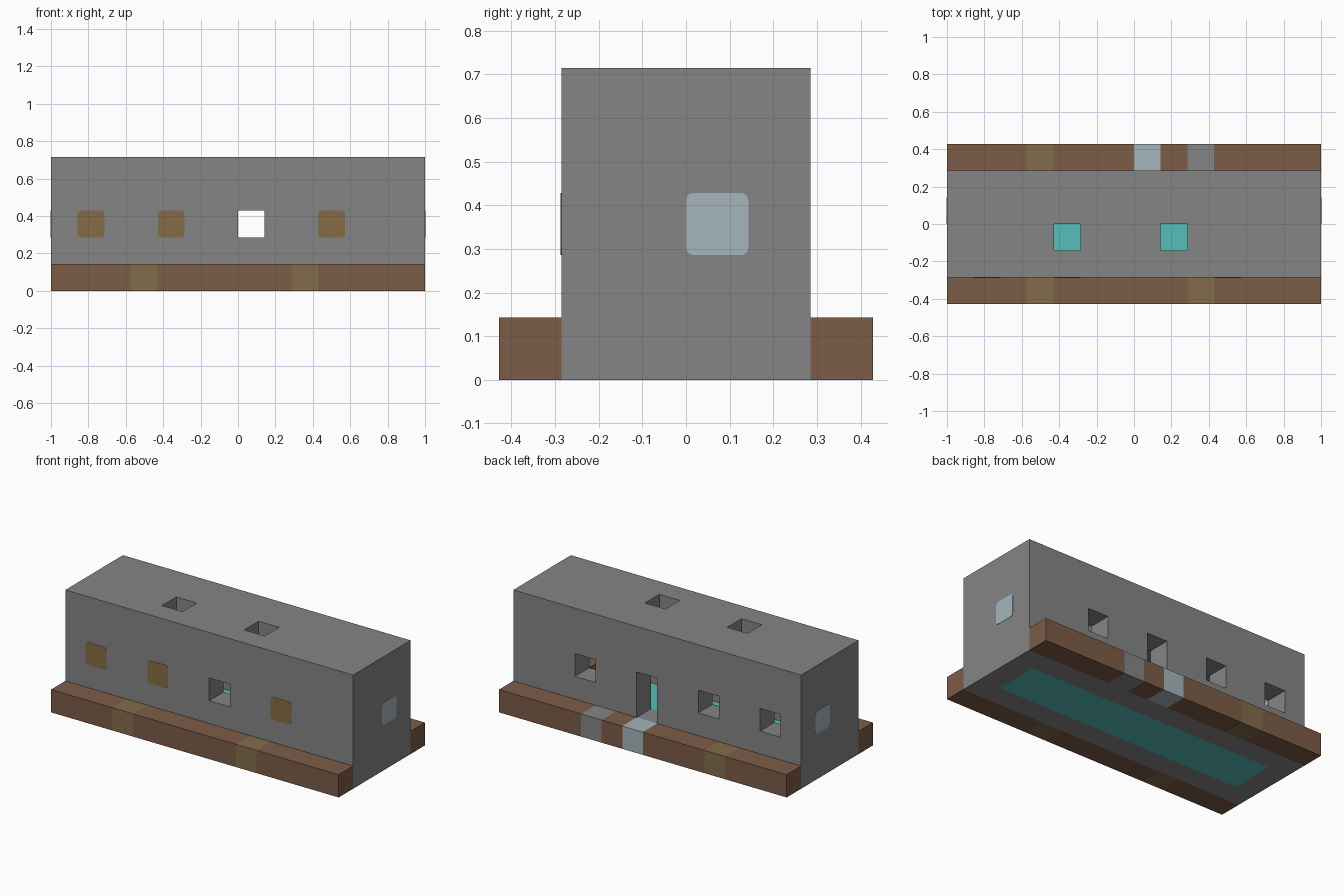
import bpy
import bmesh

default = bpy.data.objects.get("Cube")
if default:
    bpy.data.objects.remove(default, do_unlink=True)

U = 1 / 7  # one building block


def material(name, rgb):
    m = bpy.data.materials.new(name)
    m.use_nodes = True
    m.diffuse_color = (*rgb, 1)
    m.node_tree.nodes["Principled BSDF"].inputs["Base Color"].default_value = (*rgb, 1)
    return m


STONE = material("stone_grey", (0.235, 0.235, 0.235))
WOOD = material("wood_brown", (0.202, 0.107, 0.061))
AMBER = material("amber_pane", (0.235, 0.15, 0.058))
OCHRE = material("ochre_block", (0.225, 0.15, 0.07))
ICE = material("pale_blue", (0.376, 0.462, 0.497))
TEAL = material("teal_floor", (0.089, 0.521, 0.485))


def box(name, low, high, mat):
    """Box between two corners given in blocks."""
    bm = bmesh.new()
    bmesh.ops.create_cube(bm, size=1)
    for v in bm.verts:
        v.co = [U * (a if c < 0 else b) for c, a, b in zip(v.co, low, high)]
    mesh = bpy.data.meshes.new(name)
    bm.to_mesh(mesh)
    bm.free()
    mesh.materials.append(mat)
    obj = bpy.data.objects.new(name, mesh)
    bpy.context.collection.objects.link(obj)
    return obj


def pane(name, axis, low, high, mat, chamfer=0.016):
    """Wall pane, flush through the wall, with softened corners."""
    lip = 0.012  # stands just proud of the wall on both sides
    low, high = list(low), list(high)
    low[axis] -= lip
    high[axis] += lip
    obj = box(name, low, high, mat)
    bm = bmesh.new()
    bm.from_mesh(obj.data)
    edges = [e for e in bm.edges
             if abs(e.verts[0].co[axis] - e.verts[1].co[axis]) > 0.01]
    bmesh.ops.bevel(bm, geom=edges, offset=chamfer, segments=2,
                    profile=0.5, affect='EDGES')
    bm.to_mesh(obj.data)
    bm.free()


# Hollow building with windows, door and roof openings
walls = box("walls", (-7, -2, 0), (7, 2, 5), STONE)
cutters = [box("room_cutter", (-6, -1, -1), (6, 1, 4), STONE),
           box("front_window_cutter", (0, -3, 2), (1, -0.5, 3), STONE),
           box("door_cutter", (0, 0.5, 1), (1, 3, 3), STONE)]
for x in (-6, -3, 3):
    cutters.append(box("back_window_cutter", (x, 0.5, 2), (x + 1, 3, 3), STONE))
for x in (-3, 1):
    cutters.append(box("roof_cutter", (x, -1, 3.5), (x + 1, 0, 6), STONE))

for c in cutters:
    mod = walls.modifiers.new(c.name, 'BOOLEAN')
    mod.operation = 'DIFFERENCE'
    mod.solver = 'EXACT'
    mod.object = c
bpy.context.view_layer.update()
graph = bpy.context.evaluated_depsgraph_get()
cut_mesh = bpy.data.meshes.new_from_object(walls.evaluated_get(graph))
walls.modifiers.clear()
walls.data = cut_mesh
cut_mesh.materials.clear()
cut_mesh.materials.append(STONE)
cut_mesh.polygons.foreach_set("material_index", [0] * len(cut_mesh.polygons))
for c in cutters:
    bpy.data.objects.remove(c, do_unlink=True)

# Floor and indoor block
box("floor", (-6, -1, 0), (6, 1, 1), TEAL)
box("indoor_block", (4, 0, 1), (5, 1, 2), WOOD)

# Filled window panes in the front and end walls
for x in (-6, -3, 3):
    pane("front_pane", 1, (x, -2, 2), (x + 1, -1, 3), AMBER)
for x in (-7, 6):
    pane("end_pane", 0, (x, 0, 2), (x + 1, 1, 3), ICE)


def kerb(name, y, special):
    """Wooden kerb with single blocks of other materials set into it."""
    start = -7
    for x, mat in special:
        box(name + "_run", (start, y, 0), (x, y + 1, 1), WOOD)
        box(name + "_accent", (x, y, 0), (x + 1, y + 1, 1), mat)
        start = x + 1
    box(name + "_run", (start, y, 0), (7, y + 1, 1), WOOD)


kerb("front_kerb", -3, [(-4, OCHRE), (2, OCHRE)])
kerb("back_kerb", 2, [(-4, OCHRE), (0, ICE), (2, STONE)])
